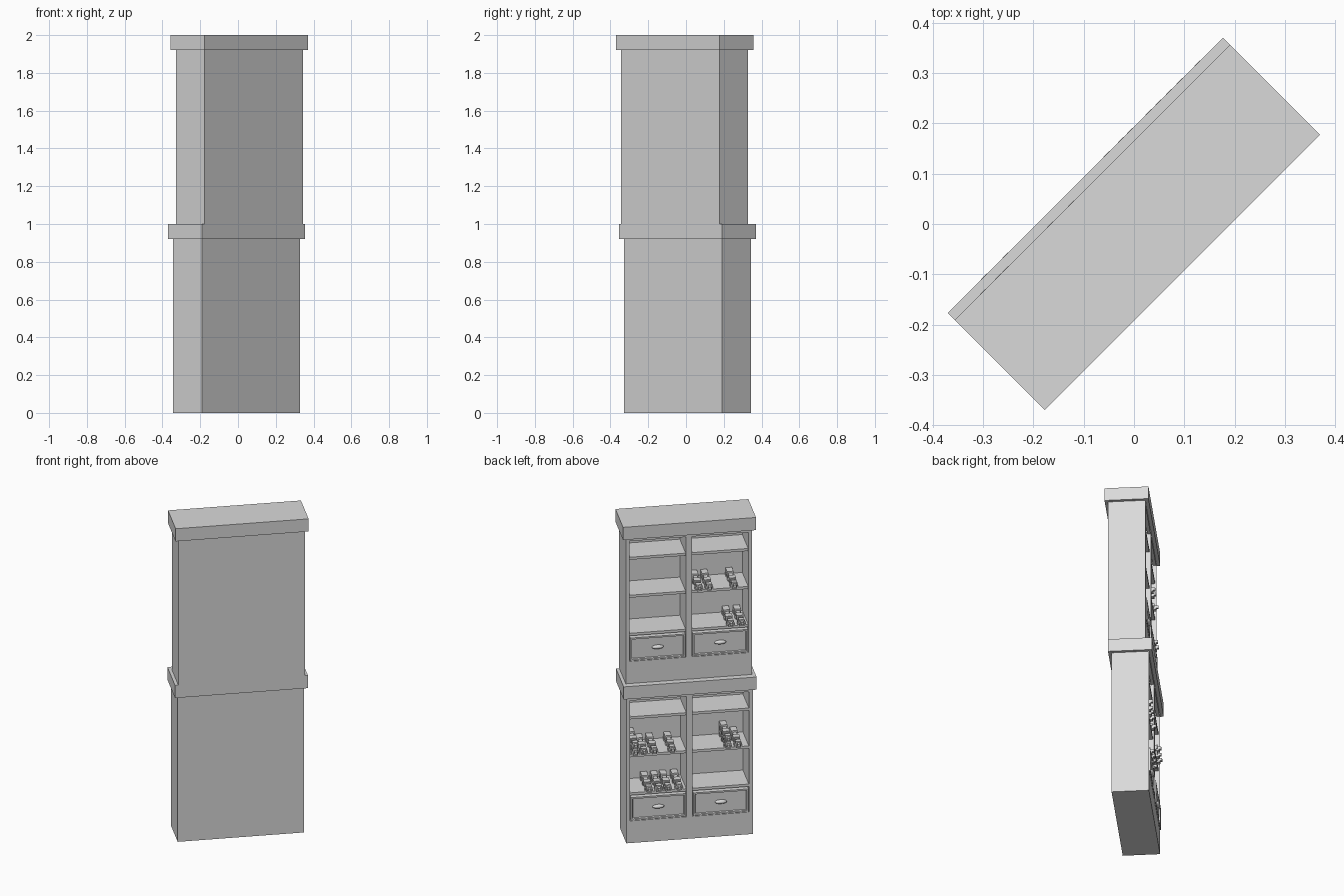
import bpy, bmesh
from math import radians
from mathutils import Matrix, Vector

cube = bpy.data.objects.get("Cube")
if cube:
    bpy.data.objects.remove(cube, do_unlink=True)

grey = bpy.data.materials.new("plain grey")
grey.use_nodes = True
grey.diffuse_color = (0.7, 0.7, 0.7, 1)
grey.node_tree.nodes["Principled BSDF"].inputs["Base Color"].default_value = (0.7, 0.7, 0.7, 1)

# The whole cabinet stands turned by 45 degrees; local +y is its open side
TURN = Matrix.Rotation(radians(45), 4, 'Z')
HALF_W, HALF_D = 0.368, 0.1075
WALL, POST = 0.022, 0.018
OVERHANG = 0.019


def add_box(bm, lo, hi):
    lo, hi = Vector(lo), Vector(hi)
    size = Matrix.Diagonal((*(hi - lo), 1))
    return bmesh.ops.create_cube(bm, size=1, matrix=Matrix.Translation((lo + hi) / 2) @ size)["verts"]


def finish(bm, name, offset, smooth=False):
    mesh = bpy.data.meshes.new(name)
    bm.transform(TURN @ Matrix.Translation(offset))
    for f in bm.faces:
        f.smooth = smooth
    bm.to_mesh(mesh)
    bm.free()
    mesh.materials.append(grey)
    obj = bpy.data.objects.new(name, mesh)
    bpy.context.collection.objects.link(obj)
    return obj


def box(name, lo, hi, offset):
    bm = bmesh.new()
    add_box(bm, lo, hi)
    return finish(bm, name, offset)


def drawer(name, u0, u1, offset):
    # Proud front with a stepped, recessed panel
    bm = bmesh.new()
    add_box(bm, (u0, -HALF_D + 0.02, 0.145), (u1, HALF_D + 0.006, 0.29))
    front = max(bm.faces, key=lambda f: f.calc_center_median().y)
    bmesh.ops.inset_region(bm, faces=[front], thickness=0.014)
    bmesh.ops.inset_region(bm, faces=[front], thickness=0.004, depth=-0.009)
    finish(bm, name, offset)
    # Oval pull
    bm = bmesh.new()
    place = Matrix.Translation(((u0 + u1) / 2, HALF_D + 0.002, 0.22))
    bmesh.ops.create_uvsphere(bm, u_segments=16, v_segments=8, radius=1,
                              matrix=place @ Matrix.Diagonal((0.035, 0.014, 0.012, 1)))
    finish(bm, name + "_pull", offset, True)


def trinket(name, u, z, offset):
    # Long blocky model lying along the shelf depth
    bm = bmesh.new()
    add_box(bm, (-0.014, -0.095, 0), (0.014, 0.115, 0.016))
    add_box(bm, (-0.019, -0.085, 0.012), (0.019, -0.03, 0.042))
    add_box(bm, (-0.012, -0.03, 0.014), (0.012, 0.06, 0.032))
    add_box(bm, (-0.020, 0.01, 0.01), (0.020, 0.05, 0.038))
    add_box(bm, (-0.016, 0.075, 0.01), (0.016, 0.105, 0.036))
    add_box(bm, (-0.008, 0.1, 0.012), (0.008, 0.127, 0.028))
    for side in (-1, 1):
        for y in (-0.06, 0.0, 0.085):
            add_box(bm, (side * 0.018 - 0.004, y - 0.014, 0), (side * 0.018 + 0.004, y + 0.014, 0.02))
    finish(bm, name, offset + Vector((u, 0, z)))


def cabinet(level, offset):
    W, D = HALF_W, HALF_D
    # Carcass
    box(level + "_plinth", (-W, -D, 0), (W, D, 0.14), offset)
    box(level + "_back_panel", (-W, -D, 0.14), (W, -D + 0.015, 0.92), offset)
    box(level + "_divider", (-POST, -D + 0.015, 0.14), (POST, D, 0.92), offset)
    box(level + "_top_rail", (-W + WALL, D - 0.02, 0.9), (W - WALL, D - 0.001, 0.92), offset)
    box(level + "_crown", (-W - OVERHANG, -D - OVERHANG, 0.92), (W + OVERHANG, D + OVERHANG, 1), offset)
    for side, name in ((1, "left"), (-1, "right")):
        a, b = sorted((side * W, side * (W - WALL)))
        box(f"{level}_{name}_wall", (a, -D + 0.015, 0.14), (b, D, 0.92), offset)
        # Shelves and drawer of this bay
        a, b = sorted((side * POST, side * (W - WALL)))
        for z in SHELVES:
            box(f"{level}_{name}_shelf", (a, -D + 0.015, z - 0.016), (b, D - 0.008, z), offset)
        drawer(f"{level}_{name}_drawer", a + 0.003, b - 0.003, offset)


SHELVES = (0.314, 0.555, 0.795)
LOW, MID, _ = SHELVES
lower = Vector((0, 0.0105, 0))
upper = Vector((0, -0.0095, 1))
cabinet("lower", lower)
cabinet("upper", upper)

# Shelf contents: unit, shelf height, positions along the shelf
STACK = 0.042
for level, offset, z, places in (
        ("upper", upper, MID, (-0.06, -0.119, -0.265)),
        ("upper", upper, LOW, (-0.244, -0.308)),
        ("lower", lower, MID, (0.315, 0.265, 0.205, 0.1, -0.225, -0.285)),
        ("lower", lower, MID + STACK, (0.315, -0.225)),
        ("lower", lower, LOW, (0.235, 0.178, 0.125, 0.06))):
    for u in places:
        trinket(level + "_shelf_trinket", u, z, offset)
